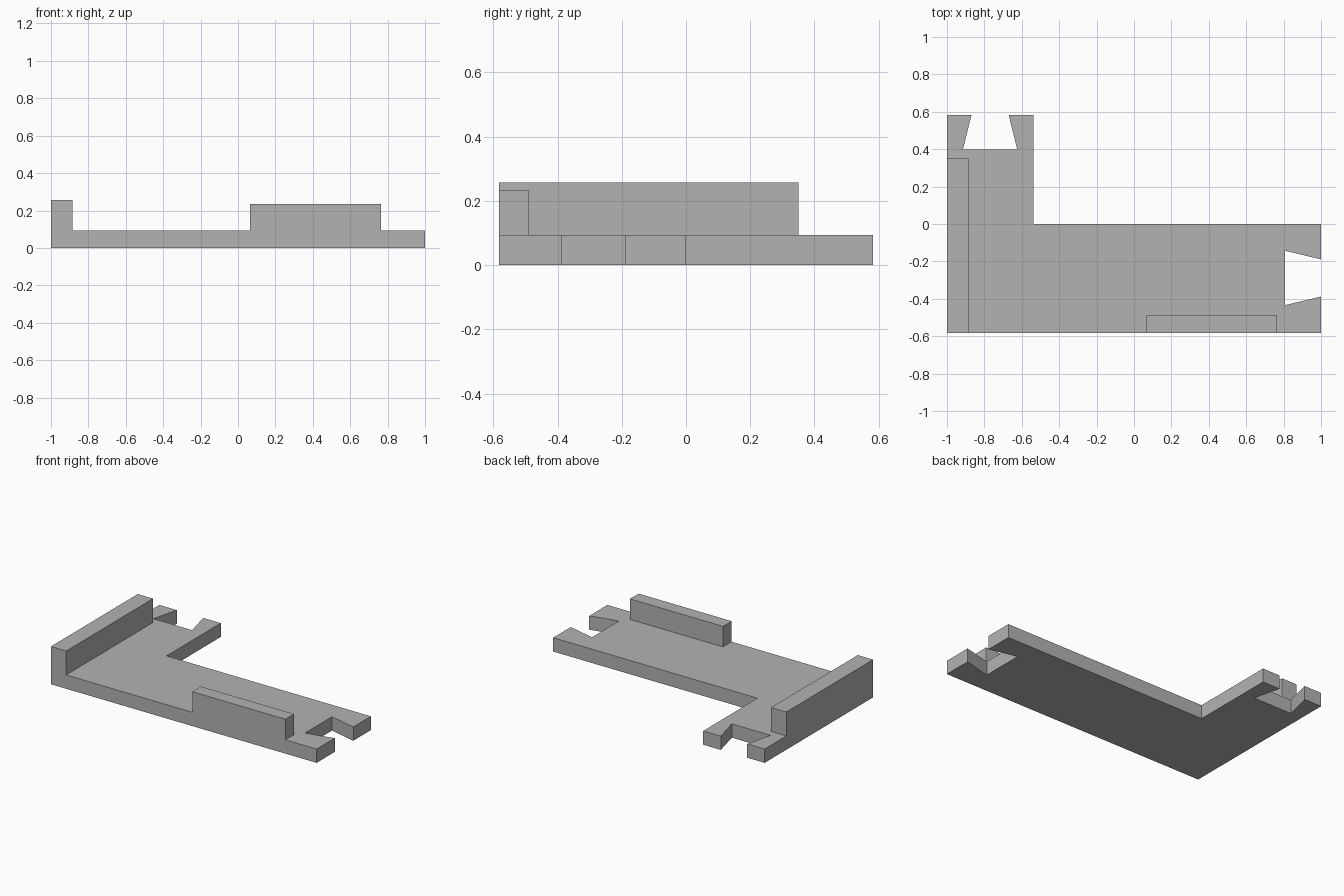
import bpy
import bmesh

cube = bpy.data.objects.get("Cube")
if cube:
    bpy.data.objects.remove(cube, do_unlink=True)

# Single plain grey
grey = bpy.data.materials.new("plain_grey")
grey.use_nodes = True
colour = (0.45, 0.45, 0.45, 1)
grey.diffuse_color = colour
grey.node_tree.nodes["Principled BSDF"].inputs["Base Color"].default_value = colour


def extrude_outline(name, outline, bottom, top):
    """Flat outline extruded upward into a solid."""
    bm = bmesh.new()
    face = bm.faces.new([bm.verts.new((x, y, bottom)) for x, y in outline])
    grown = bmesh.ops.extrude_face_region(bm, geom=[face])["geom"]
    raised = [v for v in grown if isinstance(v, bmesh.types.BMVert)]
    bmesh.ops.translate(bm, verts=raised, vec=(0, 0, top - bottom))
    bmesh.ops.recalc_face_normals(bm, faces=bm.faces)
    mesh = bpy.data.meshes.new(name)
    bm.to_mesh(mesh)
    bm.free()
    mesh.materials.append(grey)
    obj = bpy.data.objects.new(name, mesh)
    bpy.context.collection.objects.link(obj)
    return obj


def rectangle(x0, x1, y0, y1):
    return [(x0, y0), (x1, y0), (x1, y1), (x0, y1)]


FRONT, BACK, PLATE_TOP = -0.583, 0.583, 0.094

# L-shaped plate with a dovetail socket at the end of each arm
socket_right = [(1, -0.388), (0.807, -0.434), (0.807, -0.143), (1, -0.189)]
socket_back = [(-0.67, BACK), (-0.624, 0.398), (-0.915, 0.398), (-0.869, BACK)]
plate = ([(-1, FRONT), (1, FRONT)] + socket_right
         + [(1, 0), (-0.538, 0), (-0.538, BACK)] + socket_back + [(-1, BACK)])
extrude_outline("base_plate", plate, 0, PLATE_TOP)

# Raised walls along the outer edges
extrude_outline("side_wall", rectangle(-1, -0.885, FRONT, 0.35), PLATE_TOP, 0.257)
extrude_outline("front_wall", rectangle(0.065, 0.765, FRONT, -0.49), PLATE_TOP, 0.234)
